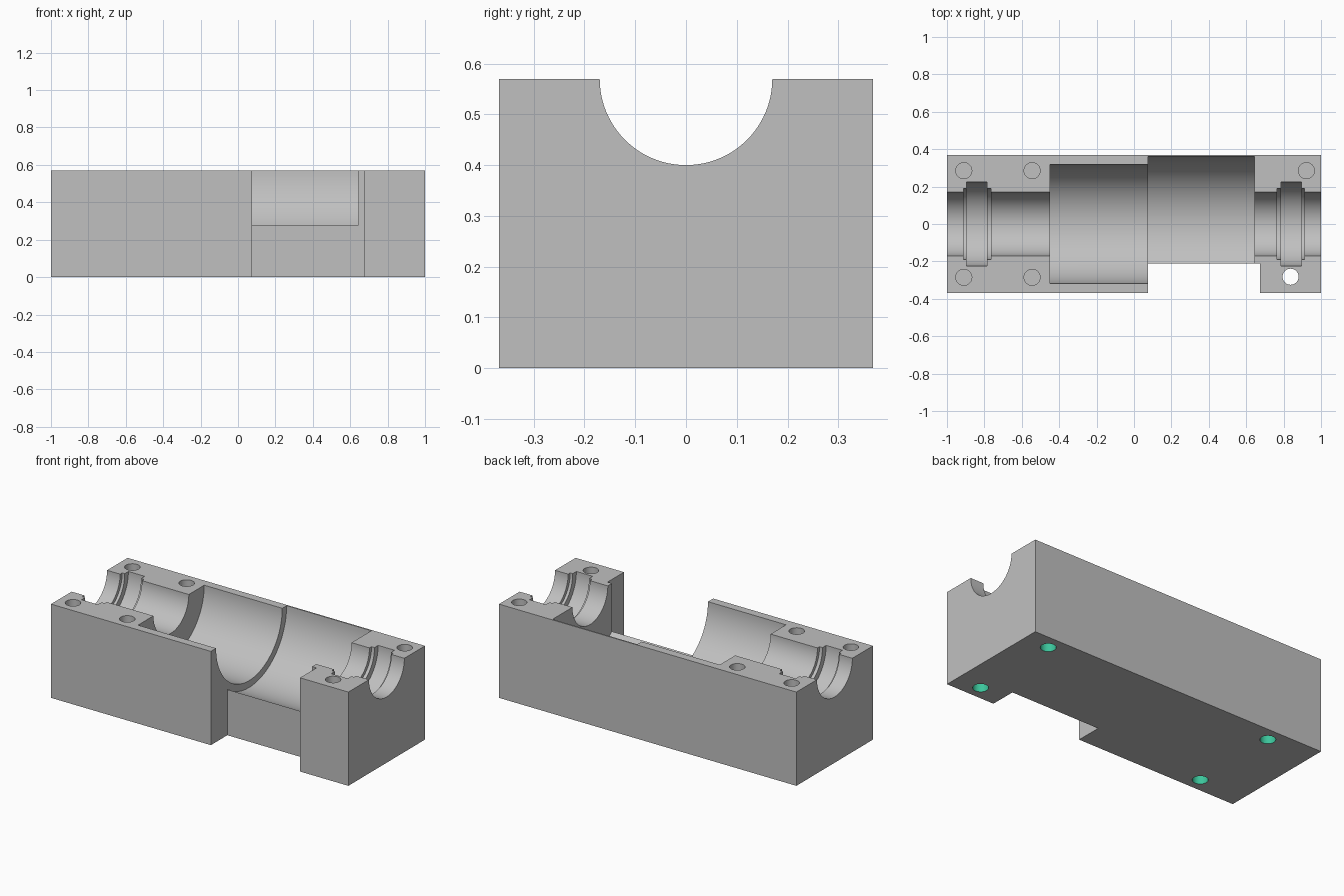
import bpy, bmesh, math
from mathutils import Matrix

if "Cube" in bpy.data.objects:
    bpy.data.objects.remove(bpy.data.objects["Cube"])

HEIGHT, HALF_W = 0.57, 0.368
HOLE_R, THREAD_TOP = 0.043, 0.3


def material(name, rgb):
    m = bpy.data.materials.new(name)
    m.diffuse_color = (*rgb, 1)
    m.use_nodes = True
    m.node_tree.nodes["Principled BSDF"].inputs["Base Color"].default_value = m.diffuse_color
    return m


grey = material("machined grey", (0.527, 0.527, 0.527))
teal = material("thread teal", (0.045, 0.56, 0.33))


def add_object(name, bm):
    bmesh.ops.recalc_face_normals(bm, faces=bm.faces[:])
    mesh = bpy.data.meshes.new(name)
    bm.to_mesh(mesh)
    bm.free()
    ob = bpy.data.objects.new(name, mesh)
    bpy.context.collection.objects.link(ob)
    return ob


def turned(name, profile, segments, matrix):
    """Closed solid of revolution about local z from (position, radius) pairs."""
    bm = bmesh.new()
    rings = []
    for z, r in profile:
        rings.append([bm.verts.new((r * math.cos(2 * math.pi * i / segments),
                                    r * math.sin(2 * math.pi * i / segments), z))
                      for i in range(segments)])
    for a, b in zip(rings, rings[1:]):
        for i in range(segments):
            j = (i + 1) % segments
            bm.faces.new((a[i], a[j], b[j], b[i]))
    bm.faces.new(rings[0])
    bm.faces.new(rings[-1])
    bm.transform(matrix)
    return add_object(name, bm)


# Block: footprint with the front notch, extruded upward
outline = [(-1, -HALF_W), (0.075, -HALF_W), (0.075, -0.21), (0.675, -0.21),
           (0.675, -HALF_W), (1, -HALF_W), (1, HALF_W), (-1, HALF_W)]
bm = bmesh.new()
base = bm.faces.new([bm.verts.new((x, y, 0)) for x, y in outline])
ext = bmesh.ops.extrude_face_region(bm, geom=[base])
bmesh.ops.translate(bm, vec=(0, 0, HEIGHT),
                    verts=[g for g in ext["geom"] if isinstance(g, bmesh.types.BMVert)])
block = add_object("bearing_block", bm)
block.data.materials.append(grey)
block.data.materials.append(teal)

# Stepped bore along x, with a bearing groove near each end
groove = [(0.765, 0.17), (0.765, 0.19), (0.785, 0.19), (0.785, 0.225),
          (0.895, 0.225), (0.895, 0.19), (0.912, 0.19), (0.912, 0.17)]
bore = ([(-1.1, 0.17)] + [(-x, r) for x, r in reversed(groove)] +
        [(-0.45, 0.17), (-0.45, 0.318), (0.075, 0.318), (0.075, 0.36),
         (0.645, 0.36), (0.645, 0.17)] + groove + [(1.1, 0.17)])
along_x = Matrix.Translation((0, 0, HEIGHT)) @ Matrix.Rotation(math.pi / 2, 4, 'Y')
cutters = [turned("bore_cutter", bore, 96, along_x)]

# Blind holes in the top, threaded holes in the bottom, one through hole
top_holes = [(-0.91, 0.285), (-0.91, -0.285), (-0.545, 0.285), (-0.545, -0.285),
             (0.922, 0.285)]
bottom_holes = [(-0.70, 0.282), (-0.70, -0.282), (0.837, 0.282)]
through_hole = (0.837, -0.282)


def hole(x, y, levels):
    cutters.append(turned("hole_cutter", [(z, HOLE_R) for z in levels], 32,
                          Matrix.Translation((x, y, 0))))


for x, y in top_holes:
    hole(x, y, (0.32, 0.65))
for x, y in bottom_holes:
    hole(x, y, (-0.1, THREAD_TOP))
hole(*through_hole, (-0.1, THREAD_TOP, 0.65))

for cutter in cutters:
    cutter.hide_render = True
    mod = block.modifiers.new("cut", 'BOOLEAN')
    mod.operation = 'DIFFERENCE'
    mod.solver = 'EXACT'
    mod.object = cutter

# Apply the cuts and remove the cutters
result = bpy.data.meshes.new_from_object(
    block.evaluated_get(bpy.context.evaluated_depsgraph_get()))
block.modifiers.clear()
block.data = result
for cutter in cutters:
    bpy.data.objects.remove(cutter)
result.materials.clear()
result.materials.append(grey)
result.materials.append(teal)

# Threaded walls in teal, everything else grey
for p in result.polygons:
    c = p.center
    threaded = 0.001 < c.z < THREAD_TOP + 0.001 and any(
        math.hypot(c.x - x, c.y - y) < HOLE_R * 1.05
        for x, y in bottom_holes + [through_hole])
    p.material_index = 1 if threaded else 0

bpy.context.view_layer.objects.active = block
block.select_set(True)
bpy.ops.object.shade_smooth_by_angle(angle=math.radians(30))
